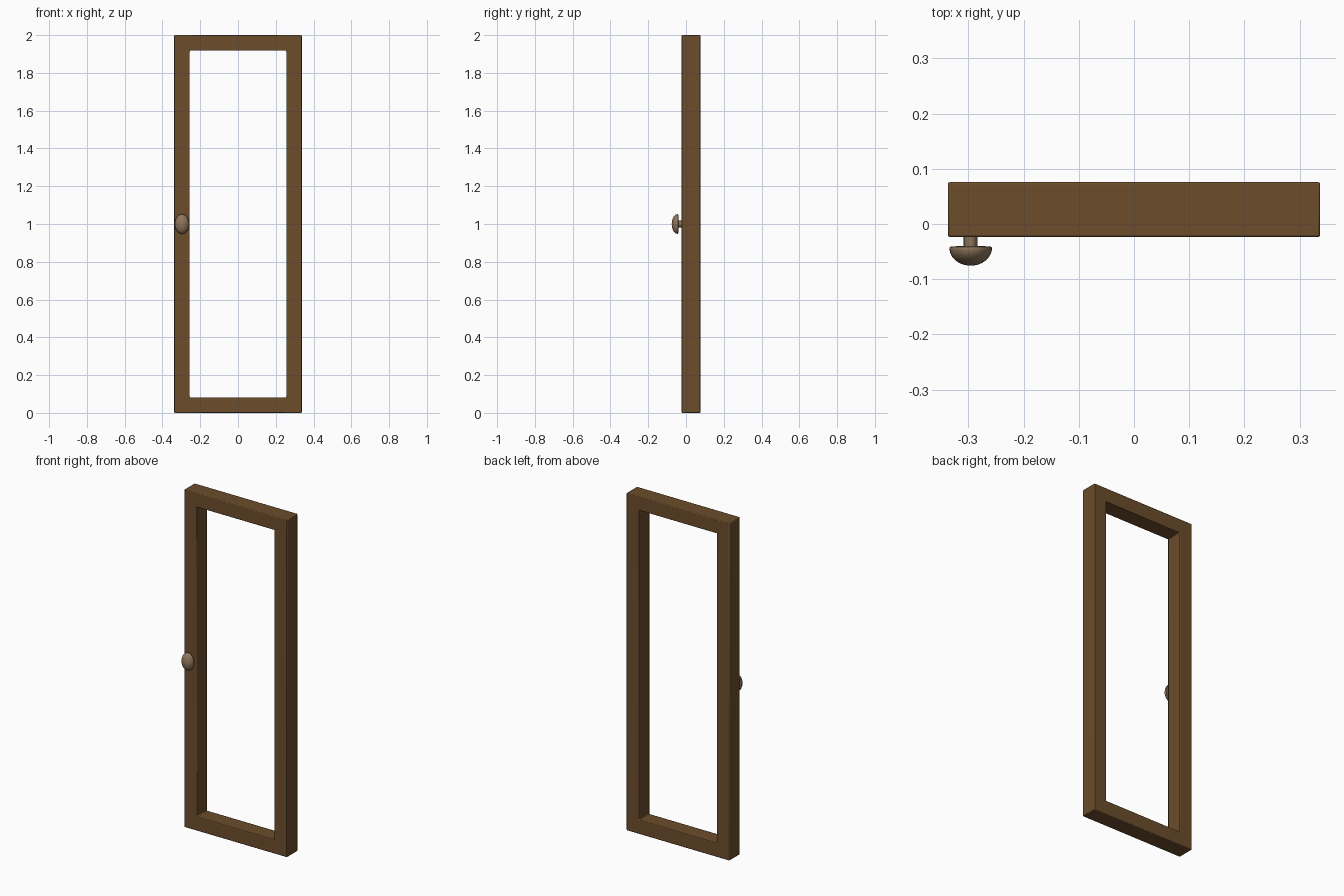
import bpy, bmesh, math

if "Cube" in bpy.data.objects:
    bpy.data.objects.remove(bpy.data.objects["Cube"])

def material(name, color):
    m = bpy.data.materials.new(name)
    m.diffuse_color = color
    m.use_nodes = True
    m.node_tree.nodes["Principled BSDF"].inputs["Base Color"].default_value = m.diffuse_color
    return m

def make_object(name, bm, mat):
    bmesh.ops.recalc_face_normals(bm, faces=bm.faces[:])
    mesh = bpy.data.meshes.new(name)
    bm.to_mesh(mesh)
    bm.free()
    ob = bpy.data.objects.new(name, mesh)
    bpy.context.collection.objects.link(ob)
    mesh.materials.append(mat)
    return ob

def smooth(ob, degrees):
    bpy.ops.object.select_all(action='DESELECT')
    ob.select_set(True)
    bpy.context.view_layer.objects.active = ob
    bpy.ops.object.shade_smooth_by_angle(angle=math.radians(degrees))

wood = material("wood", (0.15, 0.075, 0.025, 1))
bronze = material("bronze", (0.27, 0.18, 0.105, 1))

# Door frame: rectangular ring extruded to 0.1 thickness, small rounded edges
W, H, T = 0.3375, 2.0, 0.082
FRONT, BACK = -0.024, 0.076
bm = bmesh.new()

def rect(inset):
    x, z0, z1 = W - inset, inset, H - inset
    return [bm.verts.new((px, FRONT, pz)) for px, pz in ((-x, z0), (x, z0), (x, z1), (-x, z1))]

outer, inner = rect(0), rect(T)
for i in range(4):
    j = (i + 1) % 4
    bm.faces.new((outer[i], outer[j], inner[j], inner[i]))
ext = bmesh.ops.extrude_face_region(bm, geom=bm.faces[:], use_keep_orig=True)
for v in ext["geom"]:
    if isinstance(v, bmesh.types.BMVert):
        v.co.y = BACK
frame = make_object("door_frame", bm, wood)
bevel = frame.modifiers.new("edge_rounding", 'BEVEL')
bevel.width = 0.004
bevel.segments = 2
bevel.limit_method = 'ANGLE'
smooth(frame, 30)

# Knob: profile (radius, y) turned around the y axis, stretched to an oval
KX, KZ, STRETCH, N = -0.296, 1.0, 1.36, 32

def lathe(name, profile, mat):
    bm = bmesh.new()
    rings = []
    for r, y in profile:
        rings.append([bm.verts.new((KX + r * math.cos(a), y, KZ + STRETCH * r * math.sin(a)))
                      for a in (2 * math.pi * k / N for k in range(N))])
    for a, b in zip(rings, rings[1:]):
        for k in range(N):
            n = (k + 1) % N
            bm.faces.new((a[k], a[n], b[n], b[k]))
    bm.faces.new(rings[0])
    bm.faces.new(rings[-1])
    ob = make_object(name, bm, mat)
    smooth(ob, 40)
    return ob

lathe("knob_stem", [(0.0127, FRONT + 0.002), (0.0127, -0.045)], bronze)
dome = [(0.0385 * math.cos(t), -0.0435 - 0.032 * math.sin(t))
        for t in (math.radians(88) * i / 12 for i in range(13))]
lathe("knob_head", [(0.012, -0.040), (0.034, -0.0405), (0.0375, -0.0415)] + dome, bronze)
